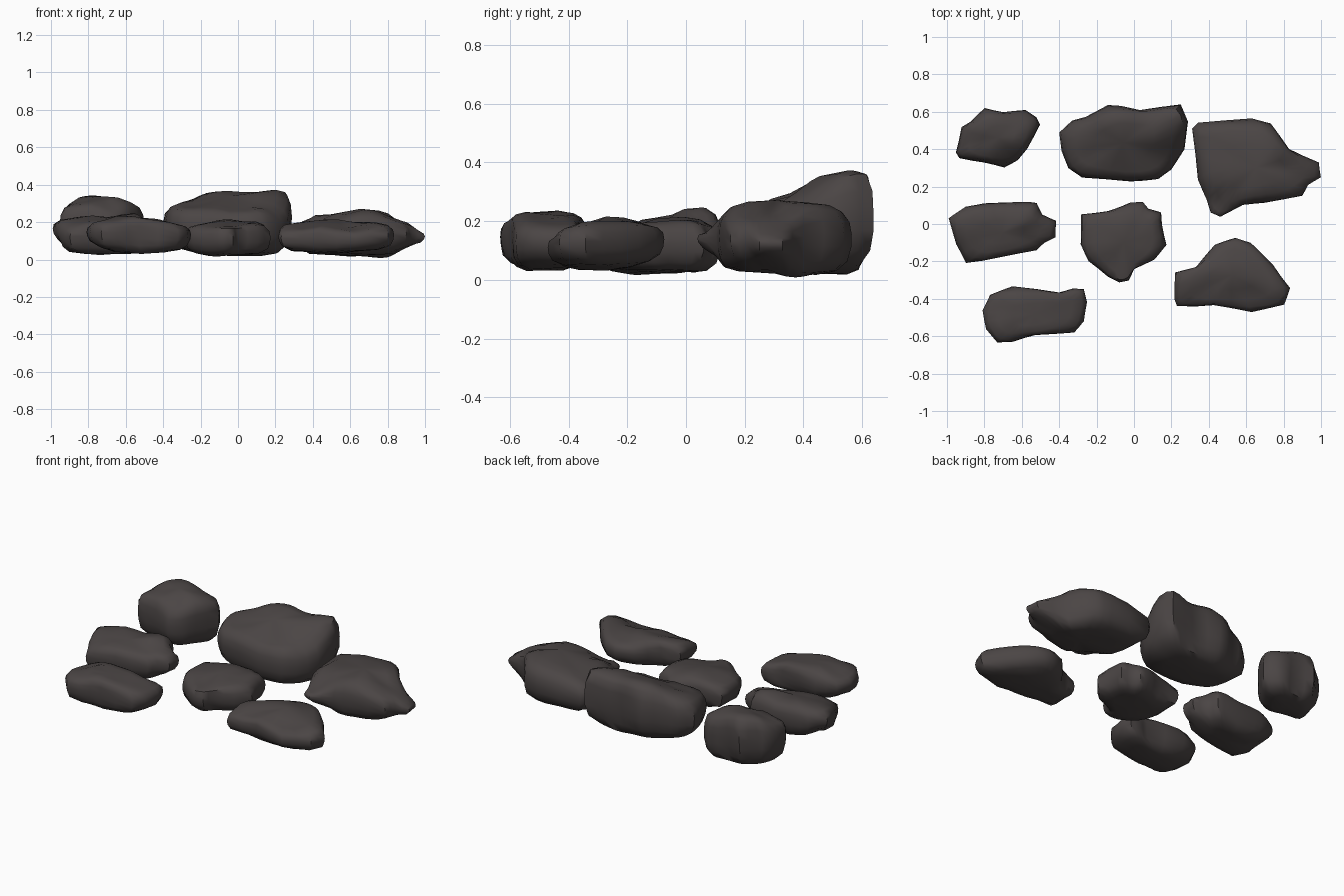
import bpy, bmesh, math
from mathutils import Vector, noise

stone = bpy.data.materials.new("dark warm grey stone")
stone.diffuse_color = (0.07, 0.06, 0.059, 1)

# ring profile: (plan scale, height fraction between underside and top)
RINGS = [(0.40, 0.0), (0.72, 0.05), (0.90, 0.20), (0.98, 0.40), (1.0, 0.58),
         (0.97, 0.76), (0.88, 0.91), (0.66, 0.99), (0.33, 1.0)]


def field(samples):
    """Smooth height field through a few (x, y, z) samples."""
    def f(x, y):
        ws = [1 / ((x - a) ** 2 + (y - b) ** 2 + 0.003) ** 1.5 for a, b, _ in samples]
        return sum(w * t[2] for w, t in zip(ws, samples)) / sum(ws)
    return f


def relax(pts, times):
    """Round off a closed outline."""
    for _ in range(times):
        n = len(pts)
        pts = [tuple((pts[i - 1][k] + 2 * pts[i][k] + pts[(i + 1) % n][k]) / 4 for k in (0, 1))
               for i in range(n)]
    return pts


def rock(name, outline, under, tops, seed, power=0.7):
    """Loft a boulder from its plan outline; under and tops sample its two sides."""
    low, crown = field(under), field(tops)
    n = len(outline)
    cx = (min(p[0] for p in outline) + max(p[0] for p in outline)) / 2
    cy = (min(p[1] for p in outline) + max(p[1] for p in outline)) / 2
    # add edge midpoints for a finer girdle
    pts = []
    for i, p in enumerate(outline):
        q = outline[(i + 1) % n]
        pts += [p, ((p[0] + q[0]) / 2, (p[1] + q[1]) / 2)]
    m = len(pts)
    bm = bmesh.new()

    def vert(x, y, f, wob):
        b = low(x, y)
        z = b + f * (crown(x, y) - b)
        d = noise.noise_vector(Vector((x, y, z)) * 7 + Vector((seed * 9, 0, 0)))
        return bm.verts.new((x + d.x * wob, y + d.y * wob, max(0, z + d.z * wob)))

    rings = []
    for s, f in RINGS:
        wob = 0.006 if s > 0.95 else 0.012
        loop = relax(pts, int((1 - s) * 10))
        s = s ** power
        rings.append([vert(cx + (x - cx) * s, cy + (y - cy) * s, f, wob) for x, y in loop])
    for a, b in zip(rings, rings[1:]):
        for i in range(m):
            j = (i + 1) % m
            bm.faces.new((a[i], a[j], b[j], b[i]))
    base, peak = vert(cx, cy, 0, 0), vert(cx, cy, 1, 0)
    for i in range(m):
        j = (i + 1) % m
        bm.faces.new((base, rings[0][j], rings[0][i]))
        bm.faces.new((peak, rings[-1][i], rings[-1][j]))
    bmesh.ops.recalc_face_normals(bm, faces=bm.faces)
    me = bpy.data.meshes.new(name)
    bm.to_mesh(me)
    bm.free()
    me.materials.append(stone)
    ob = bpy.data.objects.new(name, me)
    bpy.context.collection.objects.link(ob)
    bpy.ops.object.select_all(action='DESELECT')
    ob.select_set(True)
    bpy.context.view_layer.objects.active = ob
    bpy.ops.object.shade_smooth_by_angle(angle=math.radians(50))


# back row
rock("back_left_rock",
     [(-.92, .52), (-.87, .55), (-.8, .62), (-.7, .60), (-.58, .61), (-.52, .57), (-.5, .53),
      (-.57, .40), (-.62, .34), (-.69, .30), (-.80, .33), (-.93, .35), (-.95, .38)],
     [(-.72, .46, .03)],
     [(-.9, .4, .30), (-.82, .55, .35), (-.7, .45, .345), (-.54, .53, .30), (-.68, .33, .26)], 1)
rock("back_middle_rock",
     [(-.40, .49), (-.33, .55), (-.26, .57), (-.14, .635), (-.07, .63), (.03, .61), (.15, .625),
      (.25, .64), (.29, .55), (.27, .40), (.2, .29), (.13, .24), (-.02, .23), (-.28, .25),
      (-.35, .30), (-.385, .39)],
     [(-.05, .45, .02), (-.38, .48, .05)],
     [(-.36, .47, .31), (-.08, .55, .375), (.1, .52, .36), (.23, .6, .39),
      (-.25, .3, .28), (0, .27, .26), (.2, .33, .26)], 2, 0.6)
rock("back_right_rock",
     [(.31, .51), (.34, .54), (.63, .565), (.73, .54), (.83, .40), (.99, .33), (1.0, .25),
      (.93, .21), (.90, .15), (.70, .11), (.58, .10), (.46, .04), (.41, .06), (.39, .13), (.34, .24)],
     [(.6, .5, .015), (.75, .35, .01), (.5, .3, .02), (.7, .18, .03), (.44, .06, .10), (.97, .28, .08)],
     [(.36, .5, .22), (.55, .45, .25), (.73, .48, .26), (.7, .28, .28), (.5, .25, .25),
      (.44, .08, .17), (.88, .28, .2), (1, .28, .15)], 3, 0.6)
# middle row
rock("middle_left_rock",
     [(-.99, .03), (-.9, .09), (-.8, .11), (-.56, .115), (-.52, .11), (-.49, .05), (-.42, .02),
      (-.42, -.07), (-.48, -.1), (-.52, -.14), (-.72, -.18), (-.9, -.21), (-.95, -.11)],
     [(-.75, 0, .03), (-.88, -.1, .03), (-.6, 0, .03), (-1, 0, .09), (-.42, -.03, .06)],
     [(-.97, 0, .22), (-.8, .03, .24), (-.59, .04, .26), (-.44, -.03, .2),
      (-.88, -.17, .19), (-.6, -.13, .19), (-.7, .1, .21)], 4)
rock("centre_rock",
     [(-.28, .05), (-.14, .07), (-.02, .115), (.05, .115), (.08, .08), (.145, .06), (.15, 0),
      (.175, -.11), (.11, -.19), (0, -.24), (-.03, -.3), (-.08, -.31), (-.14, -.28),
      (-.24, -.2), (-.285, -.11)],
     [(-.05, -.05, .025)],
     [(-.23, 0, .19), (-.05, -.05, .215), (.1, 0, .2), (.1, -.13, .19), (-.08, -.25, .17)], 5)
# front row
rock("front_left_rock",
     [(-.81, -.46), (-.77, -.38), (-.65, -.335), (-.4, -.365), (-.33, -.345), (-.27, -.35),
      (-.25, -.42), (-.27, -.52), (-.32, -.58), (-.53, -.59), (-.65, -.63), (-.73, -.63),
      (-.79, -.56)],
     [(-.5, -.48, .03), (-.8, -.48, .08), (-.65, -.48, .04), (-.28, -.43, .05), (-.67, -.62, .06)],
     [(-.77, -.48, .2), (-.62, -.47, .245), (-.45, -.47, .21), (-.3, -.45, .19),
      (-.68, -.6, .21)], 6)
rock("front_right_rock",
     [(.22, -.26), (.33, -.23), (.43, -.11), (.54, -.075), (.62, -.1), (.74, -.22),
      (.83, -.345), (.80, -.43), (.63, -.47), (.43, -.435), (.235, -.44), (.22, -.40)],
     [(.5, -.3, .03), (.55, -.09, .06), (.25, -.33, .04), (.8, -.36, .04)],
     [(.26, -.32, .205), (.5, -.25, .22), (.54, -.11, .19), (.75, -.33, .2),
      (.6, -.44, .16), (.3, -.42, .16)], 7)
